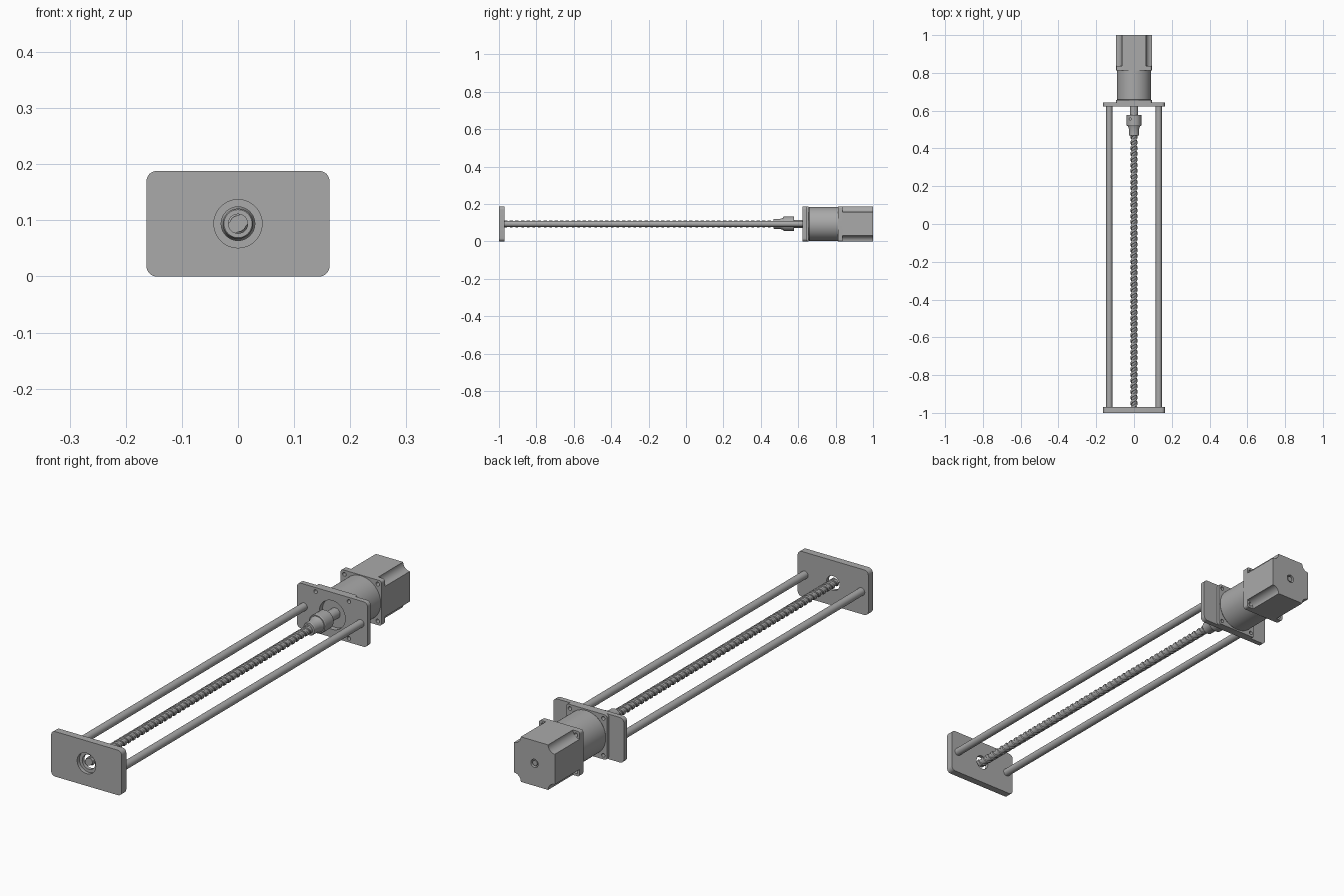
import bpy, bmesh
from math import sin, cos, pi, radians

if "Cube" in bpy.data.objects:
    bpy.data.objects.remove(bpy.data.objects["Cube"])

ZC = 0.094      # height of the drive axis
HALF = 0.094    # half width of the motor square

metal = bpy.data.materials.new("grey metal")
metal.use_nodes = True
GREY = (0.4, 0.4, 0.4, 1)
metal.diffuse_color = GREY
metal.node_tree.nodes["Principled BSDF"].inputs["Base Color"].default_value = GREY


def finish(name, bm):
    bmesh.ops.recalc_face_normals(bm, faces=bm.faces)
    mesh = bpy.data.meshes.new(name)
    bm.to_mesh(mesh)
    bm.free()
    mesh.materials.append(metal)
    obj = bpy.data.objects.new(name, mesh)
    bpy.context.collection.objects.link(obj)
    return obj


def loft(name, loops):
    """Skin a row of equal point loops and cap both ends."""
    bm = bmesh.new()
    rows = [[bm.verts.new(p) for p in loop] for loop in loops]
    n = len(rows[0])
    for a, b in zip(rows, rows[1:]):
        for j in range(n):
            k = (j + 1) % n
            bm.faces.new((a[j], a[k], b[k], b[j]))
    bm.faces.new(rows[0])
    bm.faces.new(rows[-1])
    return finish(name, bm)


def turned(name, profile, x=0, z=ZC, n=48):
    """Turn (y, radius) steps about an axis along y."""
    return loft(name, [[(x + r * cos(2 * pi * j / n), y, z + r * sin(2 * pi * j / n))
                        for j in range(n)] for y, r in profile])


def rod(name, y0, y1, r, x=0, z=ZC, n=32):
    return turned(name, [(y0, r), (y1, r)], x, z, n)


def corner_block(name, y0, y1, hx, hz, r, concave=False, steps=8):
    """Rectangular block along y with rounded or scooped corners."""
    pts = []
    for q, (sx, sz) in enumerate([(1, 1), (-1, 1), (-1, -1), (1, -1)]):
        for i in range(steps + 1):
            t = i / steps * pi / 2
            if concave:
                a = q * pi / 2 + 1.5 * pi - t
                cx, cz = sx * hx, sz * hz
            else:
                a = q * pi / 2 + t
                cx, cz = sx * (hx - r), sz * (hz - r)
            pts.append((cx + r * cos(a), cz + r * sin(a)))
    return loft(name, [[(px, y, ZC + pz) for px, pz in pts] for y in (y0, y1)])


def cut(obj, cutters):
    for c in cutters:
        c.hide_render = True
        mod = obj.modifiers.new("cut", "BOOLEAN")
        mod.operation = "DIFFERENCE"
        mod.solver = "EXACT"
        mod.object = c
        bpy.context.view_layer.objects.active = obj
        bpy.ops.object.modifier_apply(modifier=mod.name)
        bpy.data.objects.remove(c)


def bolt_holes(y0, y1, r=0.008, d=0.077):
    return [rod("cutter", y0, y1, r, sx * d, ZC + sz * d, 20)
            for sx in (-1, 1) for sz in (-1, 1)]


# End plates
front = corner_block("front_plate", -1, -0.97, 0.163, HALF, 0.018)
cut(front, [rod("cutter", -1.05, -0.985, 0.043, n=48),
            rod("cutter", -1.05, -0.9, 0.03, n=48)])
back = corner_block("motor_plate", 0.622, 0.643, 0.163, HALF, 0.018)
cut(back, [rod("cutter", 0.6, 0.7, 0.06, n=48)] + bolt_holes(0.6, 0.7))
parts = [front, back]

# Guide rods
for side, x in (("left", 0.131), ("right", -0.131)):
    parts.append(rod(side + "_guide_rod", -0.975, 0.625, 0.016, x))

# Two-start lead screw
LEAD, PER_TURN = 0.06, 24
tooth = ([0.018] * 6 + [0.0145] * 6) * 2
START, END = -0.985, 0.48
count = int((END - START) / LEAD * PER_TURN)
loops = []
for i in range(count + 1):
    turn = -2 * pi * i / PER_TURN
    y = START + (END - START) * i / count
    loops.append([(r * cos(turn + 2 * pi * j / len(tooth)), y,
                   ZC + r * sin(turn + 2 * pi * j / len(tooth)))
                  for j, r in enumerate(tooth)])
parts.append(loft("lead_screw", loops))

# Shaft coupling with its set screw hole
coupling = turned("shaft_coupling", [(0.468, 0.025), (0.471, 0.027), (0.503, 0.027),
                                     (0.52, 0.033), (0.52, 0.037), (0.523, 0.039),
                                     (0.575, 0.039), (0.578, 0.037)])
pin = loft("cutter", [[(-0.02 + 0.006 * cos(a * pi / 8), 0.555 + 0.006 * sin(a * pi / 8), z)
                       for a in range(16)] for z in (ZC + 0.022, ZC + 0.06)])
cut(coupling, [pin])
parts.append(coupling)
parts.append(rod("output_shaft", 0.57, 0.65, 0.022))

# Gearbox
flange = corner_block("gearbox_flange", 0.643, 0.656, HALF, HALF, 0.012)
cut(flange, bolt_holes(0.6, 0.7))
parts.append(flange)
parts.append(turned("gearbox_body", [(0.656, 0.088), (0.66, 0.091), (0.812, 0.091)], n=64))

# Motor
mount = corner_block("motor_flange", 0.812, 0.836, HALF, HALF, 0.01)
cut(mount, bolt_holes(0.78, 0.87))
parts.append(mount)
body = corner_block("motor_body", 0.836, 1, HALF, HALF, 0.031, concave=True)
cut(body, [rod("cutter", 0.985, 1.05, 0.017)])
parts.append(body)
parts.append(rod("motor_rear_shaft", 0.98, 0.997, 0.011))

# Smooth shading on the curved faces
bpy.ops.object.select_all(action="DESELECT")
for p in parts:
    p.select_set(True)
bpy.context.view_layer.objects.active = parts[0]
bpy.ops.object.shade_smooth_by_angle(angle=radians(30))
